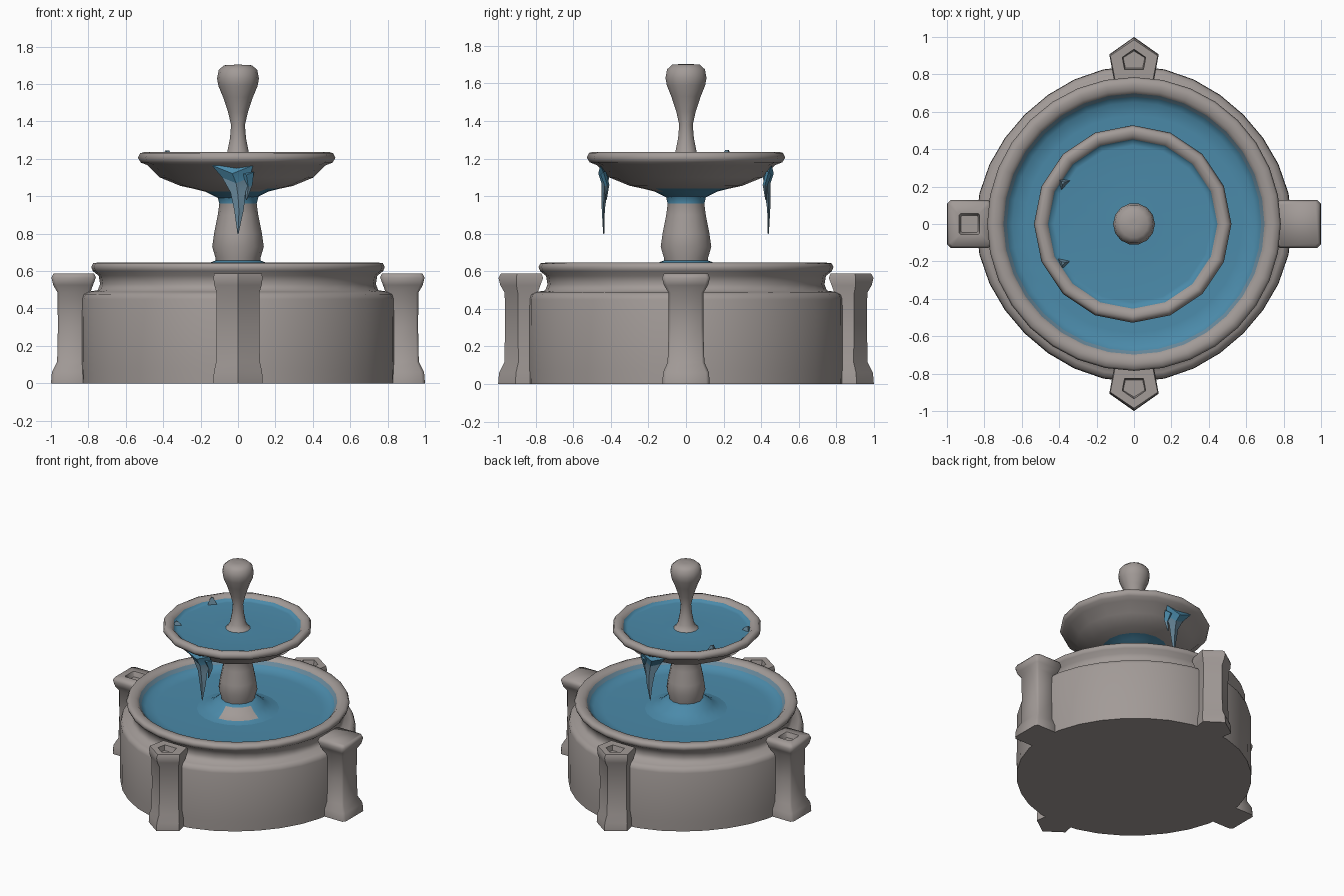
import bpy, bmesh, math

if "Cube" in bpy.data.objects:
    bpy.data.objects.remove(bpy.data.objects["Cube"])

def material(name, rgb):
    m = bpy.data.materials.new(name)
    m.diffuse_color = (*rgb, 1)
    m.use_nodes = True
    m.node_tree.nodes["Principled BSDF"].inputs["Base Color"].default_value = m.diffuse_color
    return m

MATS = [material("warm grey stone", (0.36, 0.325, 0.31)),
        material("blue water", (0.07, 0.255, 0.40)),
        material("murky water", (0.14, 0.25, 0.33))]
STONE, WATER, MURKY = 0, 1, 2

def finish(bm, name, angle=40):
    bmesh.ops.recalc_face_normals(bm, faces=bm.faces)
    me = bpy.data.meshes.new(name)
    bm.to_mesh(me)
    bm.free()
    ob = bpy.data.objects.new(name, me)
    bpy.context.collection.objects.link(ob)
    for m in MATS:
        me.materials.append(m)
    bpy.ops.object.select_all(action='DESELECT')
    ob.select_set(True)
    bpy.context.view_layer.objects.active = ob
    bpy.ops.object.shade_smooth_by_angle(angle=math.radians(angle))
    return ob

def loft(bm, rings, mats, cap=(True, True)):
    """Skin rings of points; mats[i] colours the band between ring i and i+1."""
    vr = [[bm.verts.new(p) for p in r] for r in rings]
    n = len(vr[0])
    for i in range(len(vr) - 1):
        for j in range(n):
            k = (j + 1) % n
            f = bm.faces.new((vr[i][j], vr[i][k], vr[i + 1][k], vr[i + 1][j]))
            f.material_index = mats[i]
    if cap[0]:
        bm.faces.new(vr[0]).material_index = mats[0]
    if cap[1]:
        bm.faces.new(vr[-1]).material_index = mats[-1]

def lathe(name, profile, sides, angle=40, shift=0, lobe=0):
    """profile: (radius, z, colour of the band that starts here).
    lobe swells the low outer wall towards the four pillars."""
    bm = bmesh.new()
    rings = []
    for r, z, _ in profile:
        ring = []
        for j in range(sides):
            a = math.tau * j / sides
            q = r + (lobe * math.cos(4 * a) if z < 0.495 else 0)
            ring.append((shift + q * math.cos(a), q * math.sin(a), z))
        rings.append(ring)
    loft(bm, rings, [p[2] for p in profile[:-1]])
    return finish(bm, name, angle)

# Lower basin: broad drum, narrow neck and rolled rim, filled with water
lathe("lower_basin", [
    (0.834, 0.0, 0), (0.836, 0.08, 0), (0.834, 0.45, 0), (0.825, 0.476, 0), (0.80, 0.489, 0),
    (0.75, 0.497, 0), (0.737, 0.53, 0), (0.745, 0.575, 0), (0.776, 0.60, 0), (0.785, 0.622, 0),
    (0.775, 0.642, 0), (0.745, 0.646, 0), (0.715, 0.642, 0), (0.698, 0.625, MURKY),
    (0.68, 0.60, WATER), (0.65, 0.577, WATER), (0.58, 0.572, WATER), (0.25, 0.572, WATER)],
    32, angle=70, lobe=0.009)

# Water swelling up around the pedestal, with a bare stone patch
mound = lathe("water_mound", [
    (0.30, 0.57, WATER), (0.24, 0.582, WATER), (0.19, 0.61, WATER), (0.15, 0.645, WATER),
    (0.11, 0.66, WATER)], 20, angle=60)
for f in mound.data.polygons:
    c = f.center
    if 0.59 < c.z < 0.64 and c.x > -0.02 and c.y < -0.05:
        f.material_index = STONE

# Pedestal with a wet collar under the bowl
lathe("pedestal", [
    (0.115, 0.60, 0), (0.12, 0.67, 0), (0.138, 0.73, 0), (0.128, 0.80, 0), (0.108, 0.90, 0),
    (0.10, 0.96, WATER), (0.11, 1.0, WATER), (0.14, 1.03, WATER)], 14)

# Upper bowl with rolled rim and water; the underside is wet towards the back
bowl = lathe("upper_bowl", [
    (0.10, 0.99, WATER), (0.17, 1.025, 0), (0.23, 1.04, 0), (0.30, 1.055, 0), (0.41, 1.10, 0),
    (0.475, 1.165, 0), (0.513, 1.18, 0), (0.528, 1.205, 0), (0.516, 1.23, 0), (0.495, 1.236, 0),
    (0.47, 1.23, 0), (0.453, 1.213, WATER), (0.445, 1.20, WATER), (0.42, 1.197, WATER),
    (0.15, 1.195, WATER), (0.09, 1.196, WATER)], 16, angle=65, shift=-0.007)
for f in bowl.data.polygons:
    if f.center.z < 1.036 and f.center.x + f.center.y > 0:
        f.material_index = WATER

# Finial rising from the bowl
lathe("finial", [
    (0.11, 1.18, 0), (0.075, 1.205, 0), (0.058, 1.235, 0), (0.043, 1.31, 0), (0.037, 1.38, 0),
    (0.053, 1.45, 0), (0.08, 1.53, 0), (0.105, 1.59, 0), (0.112, 1.63, 0), (0.103, 1.675, 0),
    (0.075, 1.70, 0), (0.02, 1.703, 0)], 14, angle=60)

# Four pillars: square on the sides, pointed at front and back
SECTIONS = [(0, 0.77, 1.0, 0.125), (0.06, 0.77, 0.995, 0.123), (0.115, 0.78, 0.967, 0.098),
            (0.30, 0.79, 0.963, 0.092), (0.485, 0.79, 0.965, 0.093), (0.525, 0.775, 0.988, 0.117),
            (0.565, 0.76, 0.998, 0.127), (0.588, 0.77, 0.985, 0.117)]

def pillar(name, turn, pointed, recess):
    def outline(z, a, b, w):
        if pointed:
            w = 0.5 * w + 0.068
            m = a + 0.6 * (b - a)
            pts = [(a, -0.8 * w), (m, -w), (b, 0), (m, w), (a, 0.8 * w)]
        else:  # square with clipped corners
            k = 0.14 * w
            pts = [(a, k - w), (a + k, -w), (b - k, -w), (b, k - w),
                   (b, w - k), (b - k, w), (a + k, w), (a, w - k)]
        c, s = math.cos(turn), math.sin(turn)
        return [(x * c - y * s, x * s + y * c, z) for x, y in pts]
    secs = list(SECTIONS)
    if recess:  # sunken socket in the cap
        w = -0.01 if pointed else 0.055
        secs += [(0.588, 0.825, 0.935, w), (0.55, 0.835, 0.925, w - 0.01)]
    bm = bmesh.new()
    loft(bm, [outline(*s) for s in secs], [STONE] * (len(secs) - 1))
    finish(bm, name, 50 if pointed else 62)

pillar("right_pillar", 0, False, False)
pillar("back_pillar", math.pi / 2, True, True)
pillar("left_pillar", math.pi, False, True)
pillar("front_pillar", -math.pi / 2, True, True)

# Ragged streams spilling under the bowl at front and back
def stream(name, side, sections):
    bm = bmesh.new()
    rings = [[(x - w, side * y, z), (x, side * (y + t), z - 0.4 * w),
              (x + w, side * y, z), (x, side * (y - t), z)] for x, y, z, w, t in sections]
    loft(bm, rings, [WATER] + [MURKY] * (len(rings) - 2))
    finish(bm, name, 20)

for label, side in (("front", -1), ("back", 1)):
    stream(label + "_stream", side, [
        (-0.03, 0.455, 1.165, 0.11, 0.012), (-0.01, 0.43, 1.10, 0.075, 0.02),
        (0.0, 0.435, 1.02, 0.04, 0.016), (0.005, 0.44, 0.93, 0.026, 0.008),
        (0.0, 0.438, 0.80, 0.003, 0.003)])
    stream(label + "_side_drip", side, [
        (0.045, 0.44, 1.13, 0.04, 0.015), (0.055, 0.42, 1.06, 0.022, 0.012),
        (0.045, 0.425, 0.98, 0.003, 0.003)])

# Small splashes at the edge of the upper water
for i, y in enumerate((0.22, -0.21)):
    bm = bmesh.new()
    rings = [[(-0.38 + r * math.cos(a), y + r * math.sin(a), z) for a in (0.3, 2.4, 4.5)]
             for r, z in ((0.04, 1.195), (0.012, 1.245 - 0.02 * i))]
    loft(bm, rings, [MURKY])
    finish(bm, f"splash_{i + 1}", 20)
